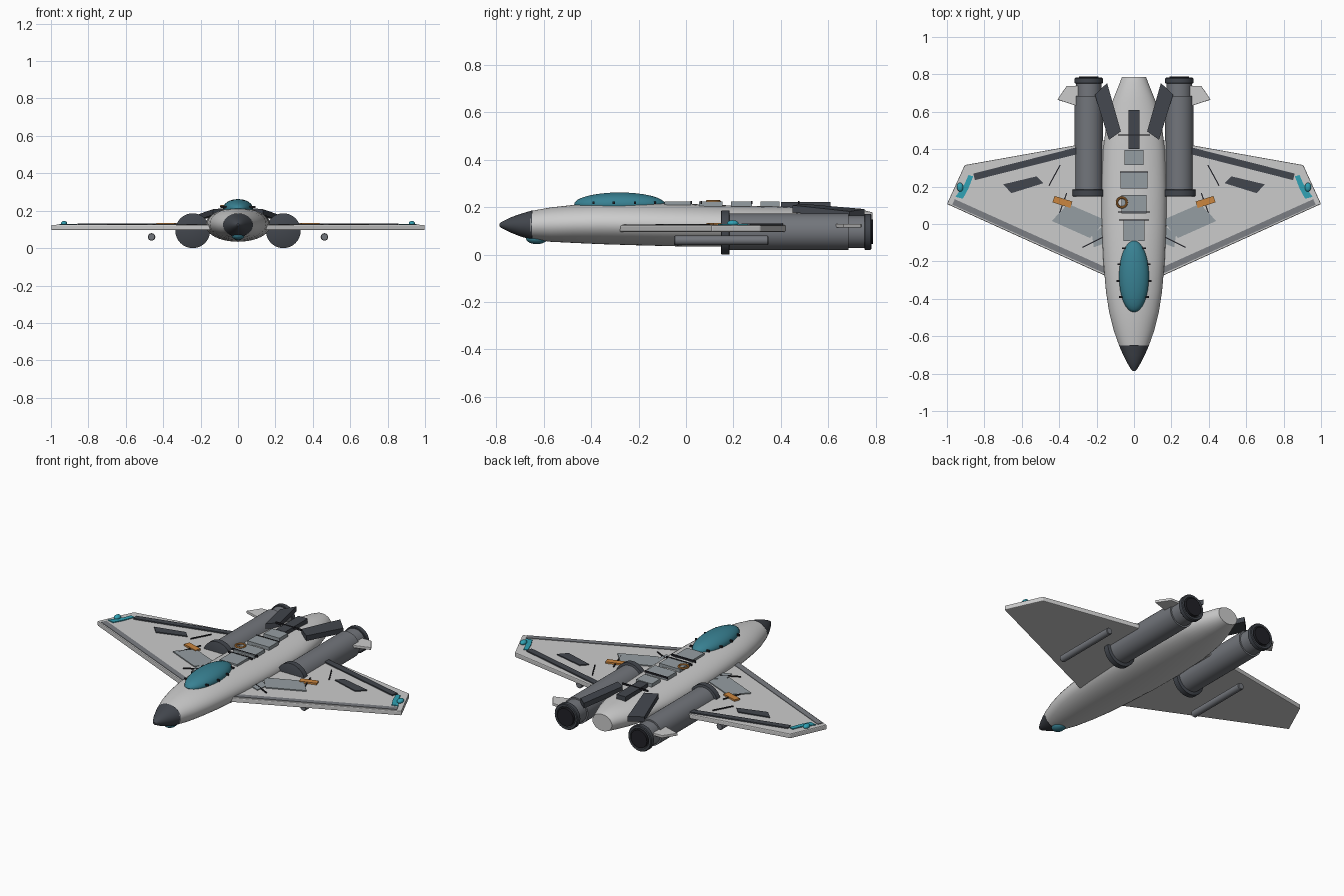
import bpy, bmesh, math
from mathutils import Vector

if "Cube" in bpy.data.objects:
    bpy.data.objects.remove(bpy.data.objects["Cube"])


def mat(name, r, g, b):
    m = bpy.data.materials.new(name)
    m.diffuse_color = (r, g, b, 1)
    m.use_nodes = True
    m.node_tree.nodes["Principled BSDF"].inputs["Base Color"].default_value = m.diffuse_color
    return m


HULL = mat("hull_light", .66, .67, .65)
MID = mat("engine_grey", .17, .18, .20)
EDGE = mat("edge_grey", .20, .21, .23)
PANEL = mat("panel_grey", .30, .34, .36)
DARK = mat("dark", .055, .062, .075)
BLACK = mat("black", .015, .015, .02)
TEAL = mat("glass_teal", .04, .22, .29)
CYAN = mat("light_cyan", .03, .36, .46)
ORANGE = mat("orange", .60, .24, .05)


def finish(name, bm, m, smooth=True, bevel=0):
    bmesh.ops.recalc_face_normals(bm, faces=bm.faces)
    me = bpy.data.meshes.new(name)
    bm.to_mesh(me)
    bm.free()
    ob = bpy.data.objects.new(name, me)
    bpy.context.collection.objects.link(ob)
    me.materials.append(m)
    if bevel:
        b = ob.modifiers.new("bevel", 'BEVEL')
        b.width, b.segments = bevel, 2
    if smooth:
        bpy.ops.object.select_all(action='DESELECT')
        ob.select_set(True)
        bpy.context.view_layer.objects.active = ob
        bpy.ops.object.shade_smooth_by_angle(angle=math.radians(35))
    return ob


def loft(name, stations, m, x=0, n=40):
    """Elliptical rings along y: (y, half width, z low, z high)."""
    bm = bmesh.new()
    rings = []
    for y, w, lo, hi in stations:
        c, h = (lo + hi) / 2, (hi - lo) / 2
        rings.append([bm.verts.new((x + w * math.cos(a), y, c + h * math.sin(a)))
                      for a in (2 * math.pi * i / n for i in range(n))])
    for r, s in zip(rings, rings[1:]):
        for i in range(n):
            bm.faces.new((r[i], r[(i + 1) % n], s[(i + 1) % n], s[i]))
    bm.faces.new(rings[0])
    bm.faces.new(rings[-1])
    return finish(name, bm, m)


def tube(name, profile, m, x, z, n=40):
    """Turned part along y: (y, radius)."""
    return loft(name, [(y, r, z - r, z + r) for y, r in profile], m, x, n)


def slab(name, pts, z0, z1, m, side=1, bevel=0):
    """Plate from an outline; a third coordinate shifts that corner's z."""
    bm = bmesh.new()
    lo, hi = [], []
    for p in pts:
        dz = p[2] if len(p) > 2 else 0
        lo.append(bm.verts.new((side * p[0], p[1], z0 + dz)))
        hi.append(bm.verts.new((side * p[0], p[1], z1 + dz)))
    bm.faces.new(lo)
    bm.faces.new(hi)
    k = len(pts)
    for i in range(k):
        j = (i + 1) % k
        bm.faces.new((lo[i], lo[j], hi[j], hi[i]))
    return finish(name, bm, m, False, bevel)


def strip(name, a, b, w, z0, z1, m, side=1):
    """Straight bar of width w from a to b in plan."""
    a, b = Vector(a), Vector(b)
    d = (b - a).normalized() * w / 2
    q = Vector((-d.y, d.x))
    return slab(name, [a + q, a - q, b - q, b + q], z0, z1, m, side)


def ellipsoid(name, c, r, m):
    bm = bmesh.new()
    bmesh.ops.create_uvsphere(bm, u_segments=32, v_segments=16, radius=1)
    for v in bm.verts:
        v.co = Vector(c) + Vector([v.co[i] * r[i] for i in range(3)])
    return finish(name, bm, m)


# Fuselage and nose
loft("fuselage", [
    (-.655, .078, .064, .184), (-.57, .108, .054, .199), (-.47, .133, .049, .210),
    (-.36, .150, .044, .217), (-.2, .164, .039, .218), (0, .173, .034, .214),
    (.2, .173, .034, .207), (.4, .165, .040, .202), (.55, .146, .050, .199),
    (.66, .114, .060, .194), (.75, .078, .072, .187), (.787, .064, .080, .178)], HULL)
loft("nose_cone", [
    (-.787, .006, .119, .131), (-.78, .014, .113, .137), (-.74, .038, .093, .157),
    (-.70, .058, .077, .171), (-.65, .080, .062, .186), (-.645, .078, .064, .184)], DARK)
ellipsoid("chin_sensor", (0, -.63, .068), (.034, .045, .024), TEAL)

# Canopy and its edge clips
ellipsoid("canopy", (0, -.28, .212), (.08, .192, .050), TEAL)
for s in (-1, 1):
    for y in (-.39, -.305, -.215, -.13):
        x = .08 * math.sqrt(1 - ((y + .28) / .192) ** 2)
        strip("canopy_clip", (x - .012, y), (x + .014, y), .009, .214, .224, BLACK, s)

# Spine plates, seams, vent and filler ring
for y0, y1, w in ((-.09, .022, .057), (.055, .155, .068), (.19, .278, .072), (.315, .395, .052)):
    slab("spine_plate", [(-w, y0), (w, y0), (w, y1), (-w, y1)], .203, .223, PANEL)
for y, w in ((.022, .08), (.065, .085), (.278, .075), (.475, .085)):
    strip("spine_seam", (-w, y), (w, y), .006, .214, .225, BLACK)
slab("spine_vent", [(-.03, .40), (.03, .40), (.03, .61), (-.03, .61)], .19, .222, DARK)
bm = bmesh.new()
rows = []
for i in range(28):
    a = 2 * math.pi * i / 28
    rows.append([bm.verts.new((-.065 + (.026 + .006 * math.cos(t)) * math.cos(a),
                               .115 + (.026 + .006 * math.cos(t)) * math.sin(a),
                               .224 + .006 * math.sin(t)))
                 for t in (2 * math.pi * j / 8 for j in range(8))])
for i in range(28):
    r, q = rows[i], rows[(i + 1) % 28]
    for j in range(8):
        bm.faces.new((r[j], r[(j + 1) % 8], q[(j + 1) % 8], q[j]))
finish("filler_ring", bm, ORANGE)

for s, n in ((-1, "left"), (1, "right")):
    # Wing with leading edge band, flap and surface panels
    slab(n + "_wing", [(.08, -.31), (1.0, .107), (.905, .315), (.08, .462)],
         .096, .124, HULL, s, .005)
    strip(n + "_leading_edge", (.12, -.263), (.965, .118), .032, .118, .127, EDGE, s)
    strip(n + "_flap", (.28, .398), (.855, .252), .036, .118, .131, DARK, s)
    slab(n + "_spoiler", [(.485, .218), (.52, .255), (.70, .212), (.655, .165)],
         .118, .130, DARK, s)
    slab(n + "_root_panel", [(.44, .016), (.353, .108), (.15, .02), (.235, -.075)],
         .118, .130, PANEL, s)
    slab(n + "_root_panel_front", [(.15, .0), (.225, -.055), (.215, -.125), (.15, -.10)],
         .118, .129, PANEL, s)
    strip(n + "_orange_mark", (.335, .103), (.43, .133), .036, .118, .134, ORANGE, s)
    for a, b in (((.395, .315), (.455, .205)), ((.165, -.07), (.275, -.125)),
                 ((.36, .165), (.41, .025))):
        strip(n + "_wing_seam", a, b, .006, .118, .130, BLACK, s)
    slab(n + "_tip_panel", [(.86, .255), (.885, .262), (.905, .215), (.955, .145),
                            (.915, .135), (.885, .19)], .118, .129, CYAN, s)
    ellipsoid(n + "_tip_light", (s * .93, .197, .132), (.017, .024, .013), CYAN)

    # Engine pod
    x, z = s * .242, .096
    tube(n + "_engine", [(.16, .077), (.685, .077)], MID, x, z)
    tube(n + "_intake_ring", [(.148, .090), (.150, .093), (.182, .093), (.184, .090)], DARK, x, .093)
    tube(n + "_nozzle", [(.68, .068), (.765, .068)], MID, x, z)
    tube(n + "_nozzle_ring", [(.752, .073), (.755, .076), (.778, .076), (.782, .072),
                              (.782, .060), (.772, .056)], DARK, x, z)
    tube(n + "_exhaust", [(.765, .052), (.788, .052)], BLACK, x, z)

    # Canted tail fin and small stabiliser
    slab(n + "_tail_fin", [(.144, .754, -.012), (.209, .69, -.022), (.134, .45, .004),
                           (.07, .495, .010)], .174, .204, DARK, s)
    slab(n + "_stabiliser", [(.28, .74), (.36, .738), (.41, .665), (.28, .622)],
         .114, .130, HULL, s, .003)

    # Store under the wing
    tube(n + "_wing_store", [(-.05, .017), (-.046, .020), (.343, .020), (.347, .017)],
         MID, s * .462, .060, 24)
